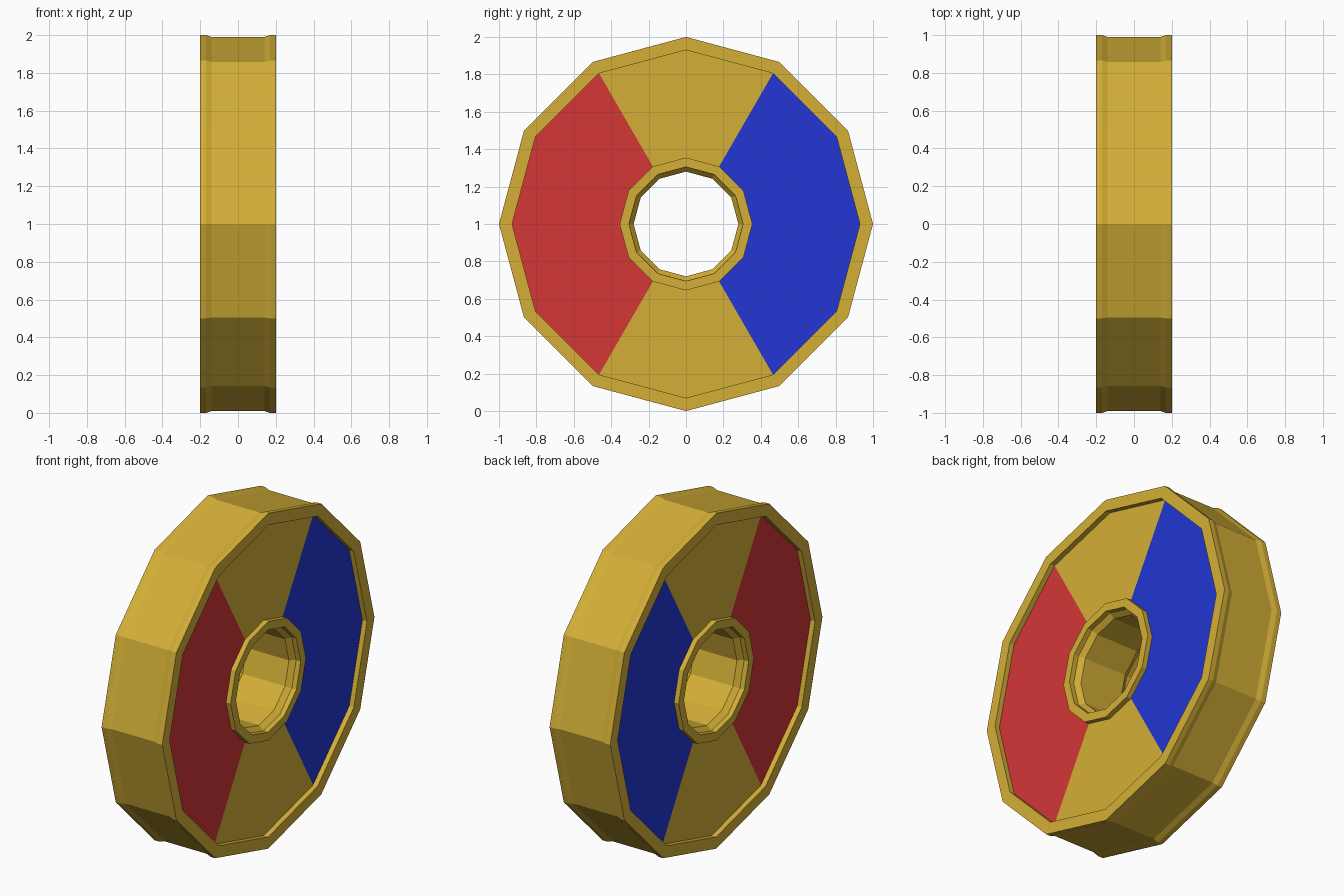
import bpy
import bmesh
from math import cos, sin, pi

SIDES = 12
cube = bpy.data.objects.get("Cube")
if cube:
    bpy.data.objects.remove(cube, do_unlink=True)


def make_material(name, rgb):
    mat = bpy.data.materials.new(name)
    mat.use_nodes = True
    mat.diffuse_color = (*rgb, 1)
    mat.node_tree.nodes["Principled BSDF"].inputs["Base Color"].default_value = (*rgb, 1)
    return mat


materials = [make_material("gold", (0.66, 0.43, 0.038)),
             make_material("red", (0.66, 0.037, 0.037)),
             make_material("blue", (0.016, 0.037, 0.66))]

# Half cross-section (x, radius), from the tread across the side face to the bore
half = [(0.14, 0.99), (0.17, 1.0), (0.2, 1.0), (0.2, 0.93), (0.17, 0.93),
        (0.17, 0.355), (0.2, 0.355), (0.2, 0.305), (0.17, 0.305), (0.14, 0.28)]
profile = half + [(-x, r) for x, r in reversed(half)]

# Sweep the closed profile around the x axis
bm = bmesh.new()
rings = []
for i in range(SIDES):
    a = 2 * pi * i / SIDES
    rings.append([bm.verts.new((x, r * cos(a), 1 + r * sin(a))) for x, r in profile])
for i, ring in enumerate(rings):
    following = rings[(i + 1) % SIDES]
    for j in range(len(profile)):
        k = (j + 1) % len(profile)
        bm.faces.new((ring[j], following[j], following[k], ring[k]))
bmesh.ops.recalc_face_normals(bm, faces=bm.faces)

# Painted sectors: recessed side panels within 60 degrees of the horizontal
for face in bm.faces:
    c = face.calc_center_median()
    is_panel = abs(face.normal.x) > 0.9 and abs(c.x) < 0.18
    is_wide = (c.y ** 2 + (c.z - 1) ** 2) ** 0.5 > 0.4
    if is_panel and is_wide and abs(c.y) > 0.5 * ((c.y ** 2 + (c.z - 1) ** 2) ** 0.5):
        face.material_index = 2 if c.y > 0 else 1

mesh = bpy.data.meshes.new("wheel")
bm.to_mesh(mesh)
bm.free()
for mat in materials:
    mesh.materials.append(mat)
wheel = bpy.data.objects.new("wheel", mesh)
bpy.context.collection.objects.link(wheel)
